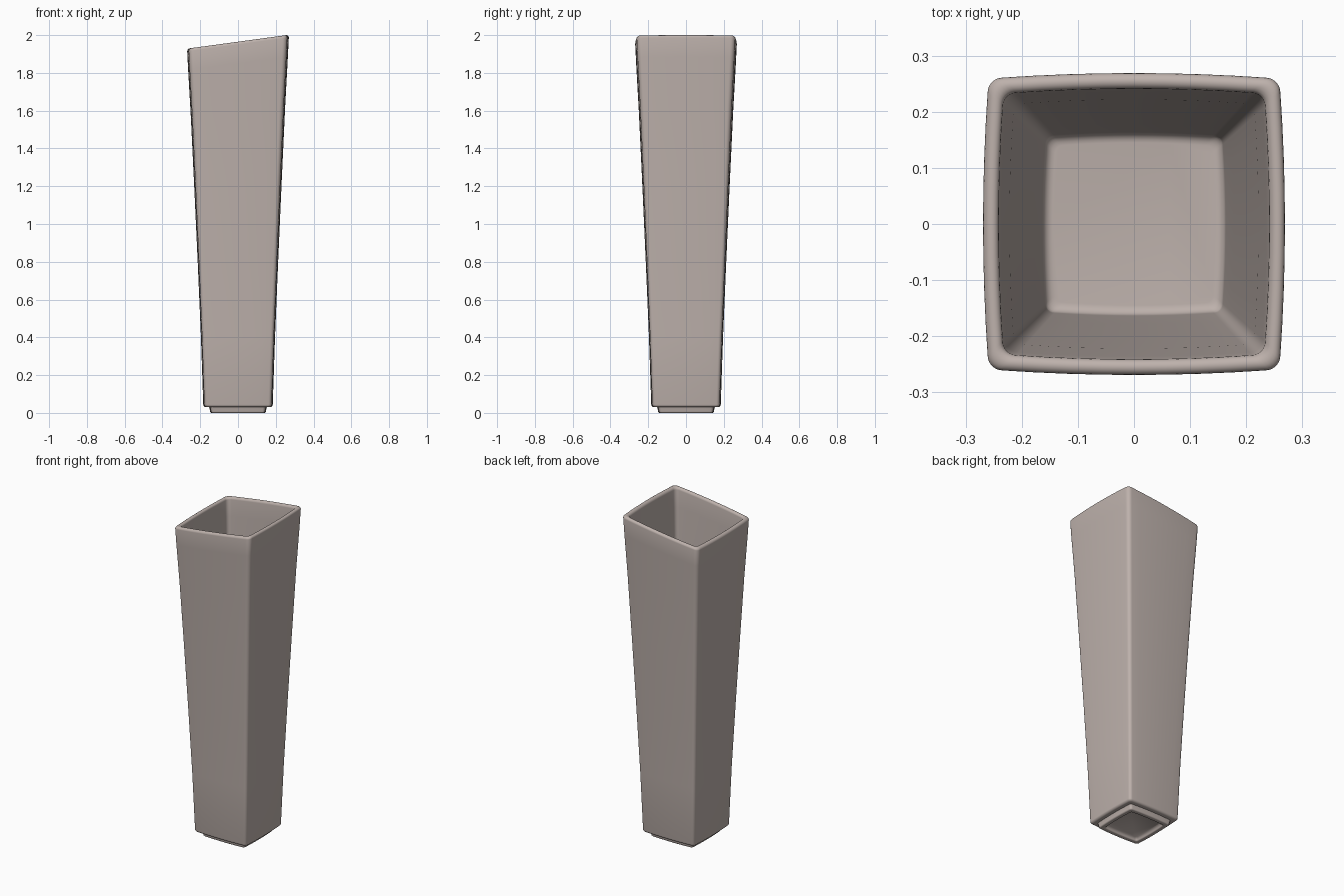
import bpy, bmesh, math

if "Cube" in bpy.data.objects:
    bpy.data.objects.remove(bpy.data.objects["Cube"], do_unlink=True)

CREST = 1.965                         # mean rim height before slanting
SLANT = (2.0 / CREST - 1) / 0.257     # rim rises towards +x
CORNER_STEPS, SIDE_STEPS = 6, 8


def ring_points(half, radius, bow):
    """Rounded square whose sides bulge gently outwards."""
    flat = half - bow - radius
    points = []
    for quarter in range(4):
        turn = quarter * math.pi / 2
        local = []
        for i in range(1, SIDE_STEPS):
            t = 2 * i / SIDE_STEPS - 1
            local.append((half - bow * t * t, flat * t))
        for i in range(CORNER_STEPS + 1):
            a = math.pi / 2 * i / CORNER_STEPS
            local.append((flat + radius * math.cos(a), flat + radius * math.sin(a)))
        c, s = math.cos(turn), math.sin(turn)
        points += [(x * c - y * s, x * s + y * c) for x, y in local]
    return points


def arc(cx, cz, r, start, end, steps=5):
    """Profile points along a circular arc, angles in degrees."""
    angles = [math.radians(start + (end - start) * i / steps) for i in range(steps + 1)]
    return [(cx + r * math.cos(a), cz + r * math.sin(a)) for a in angles]


# Profile from the recessed underside, up the outside, over the rim, down to the inner floor
profile = [(0.108, 0.018)]
profile += arc(0.126, 0.008, 0.008, 180, 270, 3)          # recess lip
profile += arc(0.14, 0.008, 0.008, 270, 360, 3)           # foot edge
profile += [(0.15, 0.022), (0.153, 0.03)]
profile += arc(0.169, 0.045, 0.015, 270, 357)             # lower body edge
profile += [(0.196, 0.4), (0.213, 0.8), (0.231, 1.2), (0.25, 1.6), (0.264, 1.85)]
profile += arc(0.255, CREST - 0.014, 0.014, 0, 180, 8)    # rounded rim
profile += [(0.236, 1.85), (0.222, 1.55), (0.2, 1.0), (0.178, 0.45), (0.164, 0.11)]
profile += arc(0.145, 0.095, 0.018, 0, -90)               # floor fillet

# Vase shell lofted from the profile
bm = bmesh.new()
rings = []
for half, z in profile:
    points = ring_points(half, 0.1 * half, 0.03 * half)
    rings.append([bm.verts.new((x, y, z * (1 + SLANT * x * min(1, z)))) for x, y in points])
for low, high in zip(rings, rings[1:]):
    n = len(low)
    for i in range(n):
        j = (i + 1) % n
        bm.faces.new((low[i], low[j], high[j], high[i]))
bm.faces.new(rings[0][::-1])
bm.faces.new(rings[-1])
bmesh.ops.recalc_face_normals(bm, faces=bm.faces)
mesh = bpy.data.meshes.new("vase_body")
bm.to_mesh(mesh)
bm.free()
vase = bpy.data.objects.new("vase_body", mesh)
bpy.context.collection.objects.link(vase)

# Warm grey ceramic
clay = bpy.data.materials.new("warm_grey_ceramic")
clay.use_nodes = True
colour = (0.51, 0.44, 0.41, 1)
clay.diffuse_color = colour
clay.node_tree.nodes["Principled BSDF"].inputs["Base Color"].default_value = colour
mesh.materials.append(clay)

bpy.ops.object.select_all(action="DESELECT")
vase.select_set(True)
bpy.context.view_layer.objects.active = vase
bpy.ops.object.shade_smooth_by_angle(angle=math.radians(50))
